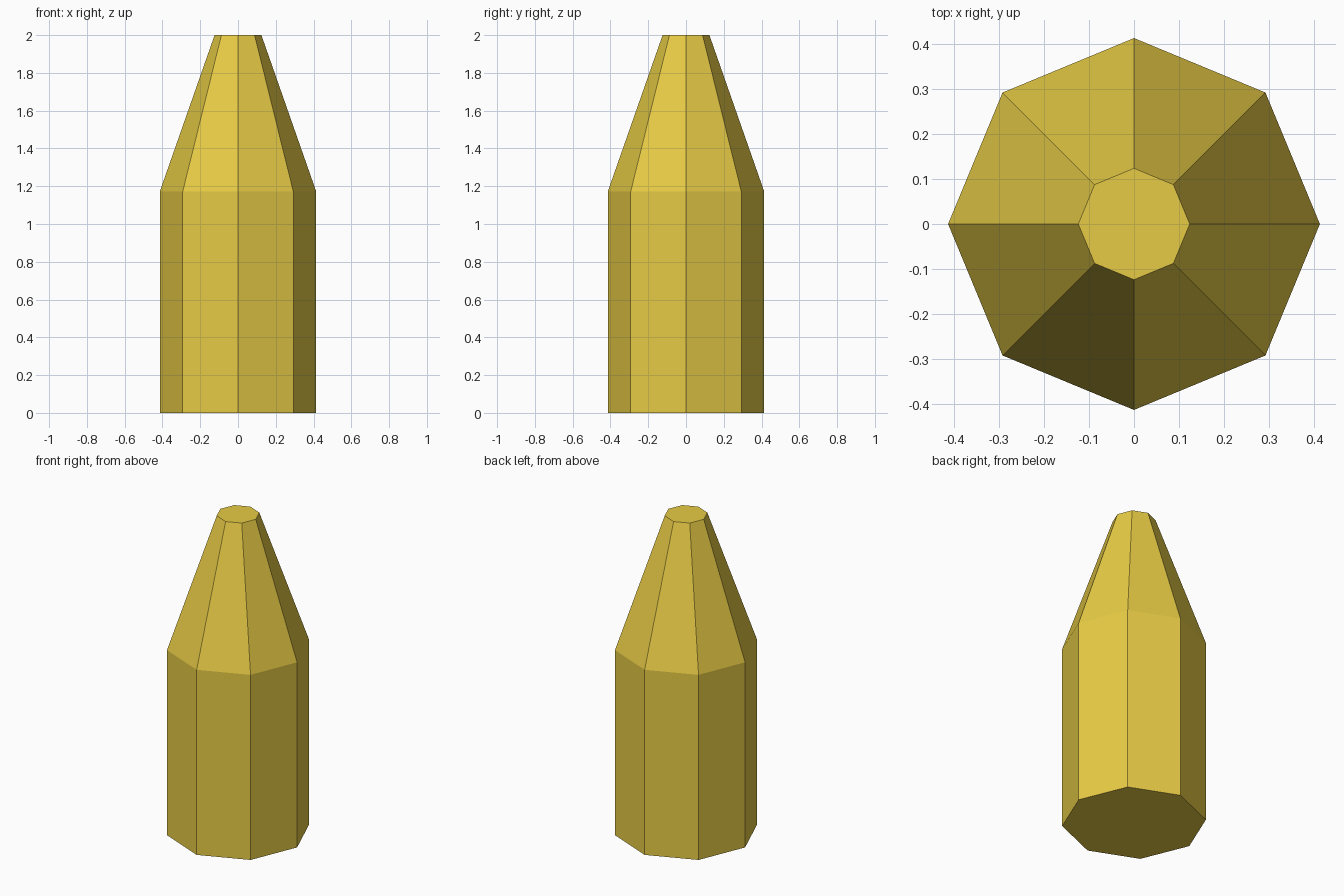
import bpy, bmesh
from math import cos, sin, tau

if "Cube" in bpy.data.objects:
    bpy.data.objects.remove(bpy.data.objects["Cube"])

SIDES = 8
PROFILE = [(0.414, 0.0), (0.414, 1.172), (0.124, 2.0)]  # radius, height

bm = bmesh.new()

# Octagonal rings with corners on the axes
rings = [[bm.verts.new((r * cos(tau * i / SIDES), r * sin(tau * i / SIDES), z))
          for i in range(SIDES)] for r, z in PROFILE]

# Straight sides and tapered nose
for low, high in zip(rings, rings[1:]):
    for i in range(SIDES):
        j = (i + 1) % SIDES
        bm.faces.new((low[i], low[j], high[j], high[i]))

# Flat base and tip
bm.faces.new(rings[0][::-1])
bm.faces.new(rings[-1])

mesh = bpy.data.meshes.new("tapered_body")
bm.to_mesh(mesh)
bm.free()
body = bpy.data.objects.new("tapered_body", mesh)
bpy.context.collection.objects.link(body)

# Yellow brass colour
brass = bpy.data.materials.new("yellow_brass")
brass.diffuse_color = (0.80, 0.60, 0.06, 1.0)
brass.use_nodes = True
brass.node_tree.nodes["Principled BSDF"].inputs["Base Color"].default_value = brass.diffuse_color
mesh.materials.append(brass)
